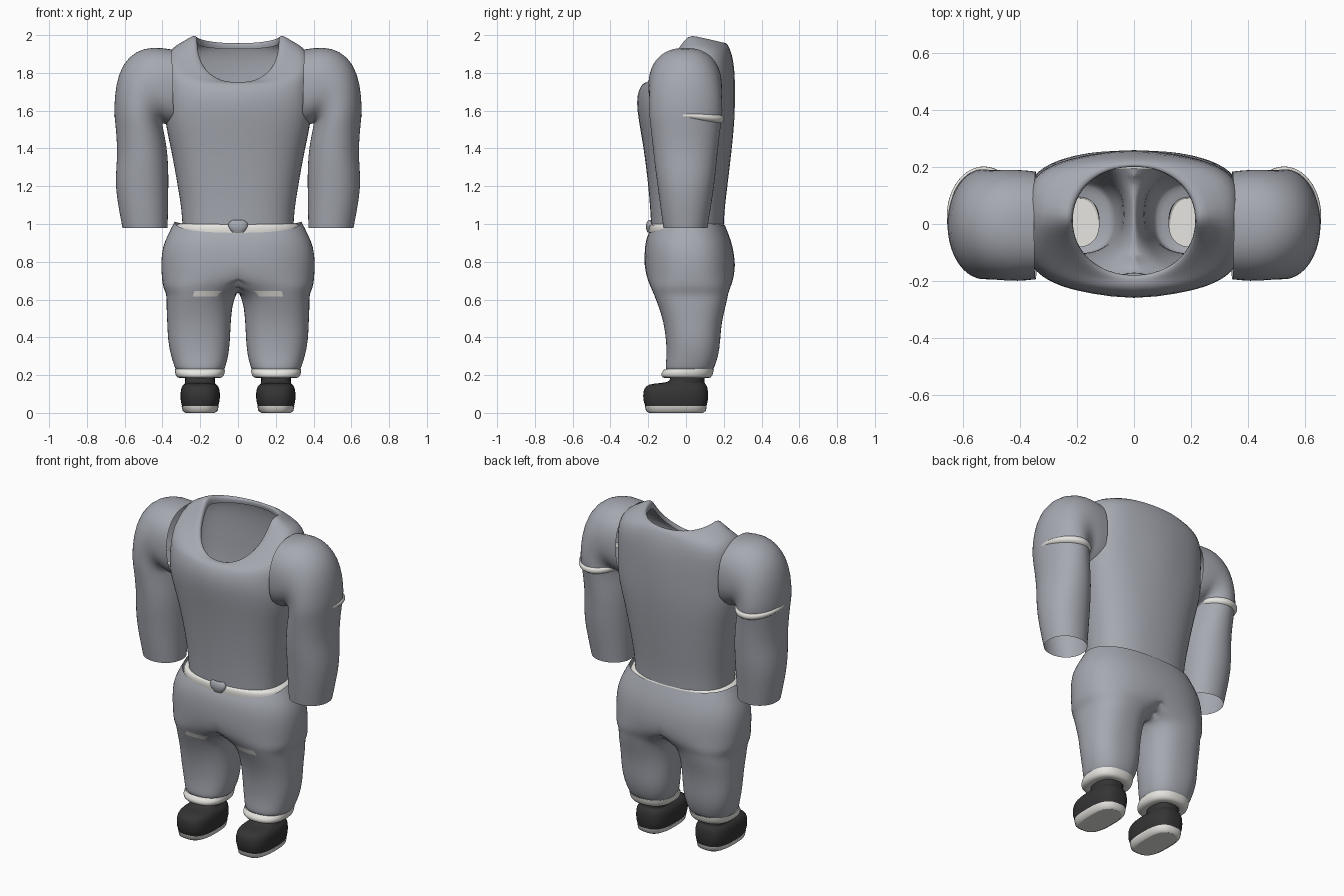
import bpy
import bmesh
from math import cos, sin, pi, copysign

cube = bpy.data.objects.get("Cube")
if cube:
    bpy.data.objects.remove(cube, do_unlink=True)


def material(name, colour):
    mat = bpy.data.materials.new(name)
    mat.use_nodes = True
    mat.diffuse_color = (*colour, 1)
    mat.node_tree.nodes["Principled BSDF"].inputs["Base Color"].default_value = (*colour, 1)
    return mat


fabric = material("grey fabric", (.38, .395, .44))
trim = material("pale trim", (.82, .81, .77))
leather = material("dark leather", (.035, .035, .035))


def power(value, exponent):
    return copysign(abs(value) ** exponent, value)


def ring(x0, x1, z, yf, yb, z1=None, front=0, back=0, square=2.4, peak=0, count=32):
    """Closed rounded section from x0 to x1; z1 tilts it, front and back bend it,
    peak thins it towards both ends."""
    z1 = z if z1 is None else z1
    points = []
    for i in range(count):
        c, s = cos(2 * pi * i / count), sin(2 * pi * i / count)
        c = 0 if abs(c) < 1e-6 else c
        s = 0 if abs(s) < 1e-6 else s
        ex, ey = power(c, 2 / square), power(s, 2 / square)
        bend = back * s if s > 0 else front * abs(s) ** .8
        points.append(((x0 + x1) / 2 + (x1 - x0) / 2 * ex,
                       (yf + yb) / 2 + (yb - yf) / 2 * ey * (1 - peak * abs(ex)),
                       (z + z1) / 2 + (z1 - z) / 2 * ex + bend))
    return points


def body_ring(radius, z, yf, yb, **options):
    return ring(-radius, radius, z, yf, yb, **options)


def loft(name, rings, mats, mirror=False, smooth=1, cap=False, split=False, rule=None):
    """Skin the rings; split cuts at the middle plane so two halves join there."""
    bm = bmesh.new()
    rows = []
    for points in rings:
        rows.append([bm.verts.new((max(x, 0) if split else x, y, z)) for x, y, z in points])
    count = len(rows[0])
    for low, high in zip(rows, rows[1:]):
        for i in range(count):
            j = (i + 1) % count
            bm.faces.new((low[i], low[j], high[j], high[i]))
    if cap:
        bm.faces.new(rows[0][::-1])
    if split:
        inner = [f for f in bm.faces if all(v.co.x < 1e-5 for v in f.verts)]
        bmesh.ops.delete(bm, geom=inner, context="FACES")
    bmesh.ops.recalc_face_normals(bm, faces=bm.faces[:])
    for face in bm.faces:
        face.smooth = len(face.verts) == 4
        if rule:
            face.material_index = int(rule(face.calc_center_median()))
    mesh = bpy.data.meshes.new(name)
    bm.to_mesh(mesh)
    bm.free()
    for mat in mats:
        mesh.materials.append(mat)
    obj = bpy.data.objects.new(name, mesh)
    bpy.context.collection.objects.link(obj)
    if mirror:
        mod = obj.modifiers.new("Mirror", "MIRROR")
        mod.use_clip = True
        mod.merge_threshold = .002
    if smooth:
        mod = obj.modifiers.new("Smooth", "SUBSURF")
        mod.levels = mod.render_levels = smooth
    return obj


# Shirt body, open at the hem and at the scooped neck
loft("shirt_body", [
    body_ring(.295, .985, -.185, .2),
    body_ring(.30, 1.08, -.19, .205),
    body_ring(.32, 1.2, -.2, .22),
    body_ring(.355, 1.4, -.225, .245, square=2.6, peak=.05),
    body_ring(.39, 1.54, -.255, .262, square=3.2, peak=.15),
    body_ring(.385, 1.65, -.272, .268, square=3.8, peak=.2),
    body_ring(.38, 1.78, -.258, .268, front=-.07, square=4, peak=.2),
    body_ring(.375, 1.89, -.238, .256, front=-.15, back=-.02, square=3.8, peak=.15),
    body_ring(.35, 1.94, -.215, .238, front=-.19, back=-.02, square=3, peak=.08),
    body_ring(.29, 1.97, -.2, .225, front=-.22, back=-.025),
    body_ring(.237, 2.01, -.192, .212, front=-.26, back=-.05, square=2.2),
    body_ring(.216, 1.995, -.18, .198, front=-.25, back=-.04, square=2.1),
    body_ring(.216, 1.955, -.18, .205, front=-.23, back=-.03, square=2.1),
], [fabric])

# Sleeves, swept from the armhole over the shoulder to the open cuff
loft("sleeves", [
    ring(.34, .35, 1.52, -.195, .185, z1=1.925),
    ring(.37, .45, 1.52, -.202, .192, z1=1.94, square=2.3),
    ring(.385, .54, 1.53, -.198, .19, z1=1.918, square=2.1),
    ring(.395, .612, 1.53, -.195, .19, z1=1.85, square=2),
    ring(.4, .648, 1.53, -.195, .192, z1=1.74, square=2),
    ring(.4, .657, 1.53, -.195, .195, z1=1.61, square=2),
    ring(.395, .653, 1.5, -.19, .185, z1=1.56, square=2),
    ring(.375, .637, 1.4, -.175, .17, square=2.1),
    ring(.368, .645, 1.3, -.165, .16, square=2.1),
    ring(.368, .65, 1.2, -.15, .15, square=2.1),
    ring(.37, .632, 1.08, -.135, .13, square=2.1),
    ring(.372, .612, .98, -.12, .115, square=2.1),
], [fabric], mirror=True)

# Pale hems of the upper sleeves, showing around the back of the arm
loft("sleeve_hems", [
    ring(.405, .65, 1.585, -.15, .193, back=-.01, square=2),
    ring(.395, .659, 1.58, -.15, .204, back=-.015, square=2),
    ring(.395, .657, 1.565, -.15, .203, back=-.025, square=2),
    ring(.405, .64, 1.555, -.15, .175, back=-.025, square=2),
], [trim], mirror=True)

# Trousers: one half, mirrored, with an open waist, joined crotch and ankle lining
loft("trousers", [
    body_ring(.338, 1.015, -.197, .207, front=-.062, back=-.022),
    body_ring(.37, .95, -.208, .225, front=-.02),
    body_ring(.402, .88, -.22, .25),
    body_ring(.41, .79, -.222, .262),
    ring(-.3, .405, .72, -.21, .255),
    ring(-.1, .4, .675, -.192, .24),
    ring(-.03, .388, .645, -.178, .228),
    ring(.012, .378, .62, -.168, .222),
    ring(.03, .38, .57, -.148, .212),
    ring(.038, .375, .48, -.118, .188),
    ring(.042, .372, .38, -.105, .182),
    ring(.05, .355, .3, -.102, .172),
    ring(.068, .335, .24, -.11, .15),
    ring(.075, .328, .222, -.105, .14),
    ring(.122, .278, .212, -.08, .095),
], [fabric, trim], mirror=True, split=True,
    rule=lambda p: .625 < p.z < .64 and p.y < 0 and .09 < p.x < .22)

# Pale trouser hems, turned in to the ankle
loft("trouser_hems", [
    ring(.07, .333, .232, -.112, .148),
    ring(.068, .335, .212, -.135, .145),
    ring(.08, .325, .182, -.13, .135),
    ring(.12, .282, .185, -.085, .1),
], [trim], mirror=True)

# Waistband and its knot
loft("waistband", [
    body_ring(.325, .92, -.19, .2),
    body_ring(.332, .97, -.198, .206),
    body_ring(.328, 1.005, -.194, .202, front=-.008, back=-.005),
    body_ring(.285, 1.008, -.18, .195, front=-.008, back=-.005),
], [trim])
loft("waist_knot", [
    ring(-.03, .03, .955, -.205, -.17, count=12),
    ring(-.055, .055, .98, -.215, -.17, count=12),
    ring(-.055, .055, 1.01, -.21, -.17, count=12),
    ring(-.03, .03, 1.02, -.2, -.18, count=12),
], [fabric])

# Shoes with an open collar, and their pale soles
loft("shoes", [
    ring(.105, .296, .034, -.215, .108, square=2.8),
    ring(.095, .305, .065, -.228, .118, square=2.8),
    ring(.095, .305, .115, -.228, .118, square=2.8),
    ring(.103, .297, .143, -.214, .112, square=2.8),
    ring(.122, .28, .156, -.18, .1, square=2.6),
    ring(.122, .28, .16, -.085, .098),
    ring(.122, .28, .185, -.085, .098),
    ring(.122, .28, .222, -.085, .098),
], [leather], mirror=True)
loft("shoe_soles", [
    ring(.125, .277, 0, -.195, .09, square=2.8),
    ring(.108, .293, .01, -.212, .105, square=2.8),
    ring(.102, .299, .036, -.217, .11, square=2.8),
], [trim], mirror=True, smooth=0, cap=True)
